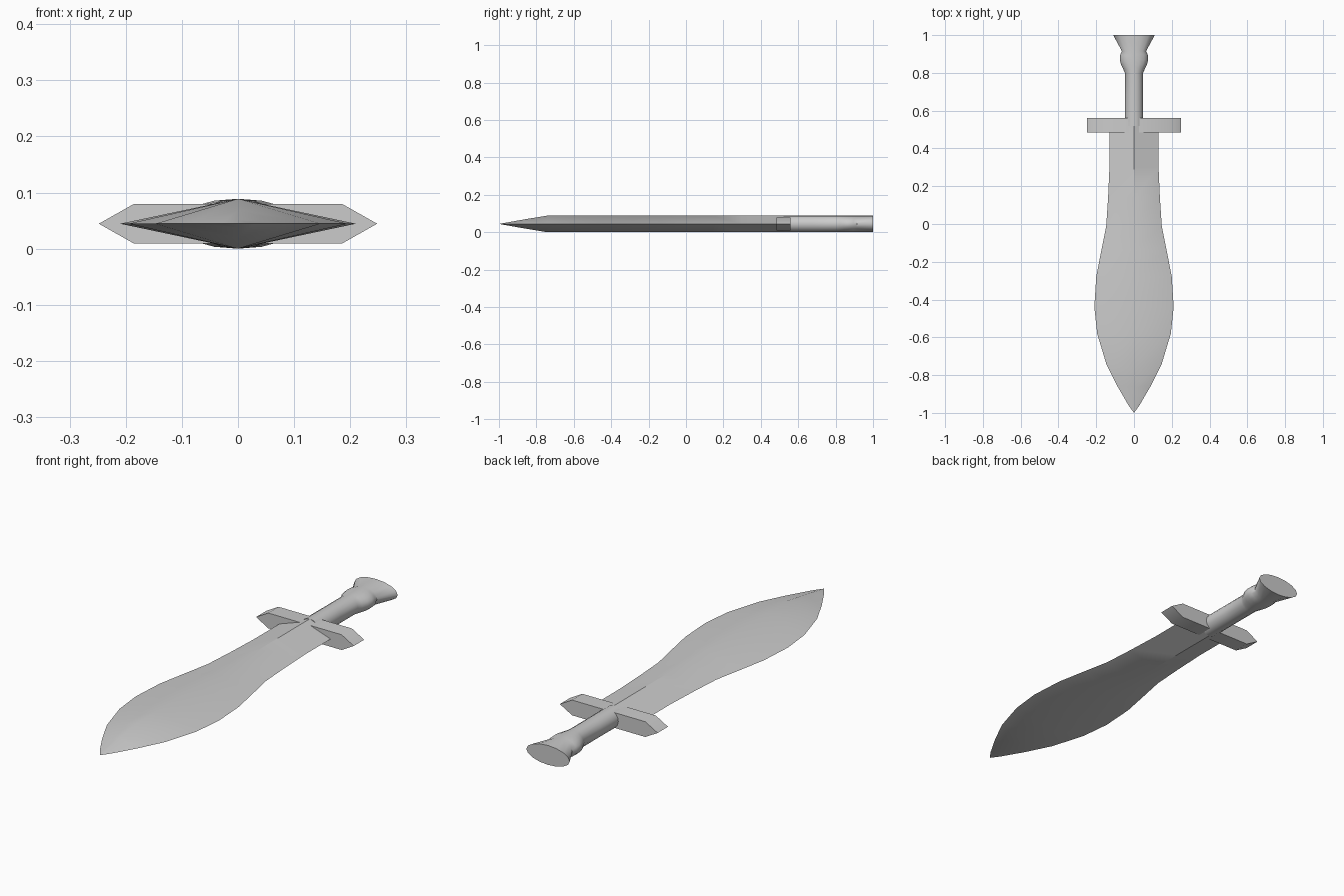
import bpy, bmesh, math

if "Cube" in bpy.data.objects:
    bpy.data.objects.remove(bpy.data.objects["Cube"])

ZC = 0.0445  # mid-plane height
H = 0.0445   # half thickness


def loft(name, section, stations, angle=30):
    """Skin a unit cross-section through stations of (y, half width, half height)."""
    bm = bmesh.new()
    rings = [[bm.verts.new((x * w, y, ZC + z * h)) for x, z in section]
             for y, w, h in stations]
    n = len(section)
    for a, b in zip(rings, rings[1:]):
        for i in range(n):
            j = (i + 1) % n
            bm.faces.new((a[i], a[j], b[j], b[i]))
    bm.faces.new(rings[0])
    bm.faces.new(rings[-1])
    bmesh.ops.remove_doubles(bm, verts=bm.verts, dist=1e-5)
    bmesh.ops.recalc_face_normals(bm, faces=bm.faces)
    mesh = bpy.data.meshes.new(name)
    bm.to_mesh(mesh)
    bm.free()
    ob = bpy.data.objects.new(name, mesh)
    bpy.context.collection.objects.link(ob)
    bpy.ops.object.select_all(action='DESELECT')
    ob.select_set(True)
    bpy.context.view_layer.objects.active = ob
    bpy.ops.object.shade_smooth_by_angle(angle=math.radians(angle))
    return ob


# Leaf-shaped blade: diamond section, ridge tapering to the tip
diamond = [(1, 0), (0, 1), (-1, 0), (0, -1)]
outline = [(0.52, 0.13), (0.30, 0.13), (0.14, 0.137), (-0.01, 0.147),
           (-0.14, 0.173), (-0.28, 0.20), (-0.44, 0.21), (-0.58, 0.195),
           (-0.74, 0.147), (-0.86, 0.087), (-0.96, 0.029), (-1.0, 0.0)]
loft("blade", diamond,
     [(y, w, H * min(1, (y + 1) / 0.25)) for y, w in outline], 35)

# Crossguard: flat bar with pointed ends
hexagon = [(1, 0), (0.75, 1), (-0.75, 1), (-1, 0), (-0.75, -1), (0.75, -1)]
loft("crossguard", hexagon, [(0.485, 0.248, 0.035), (0.56, 0.248, 0.035)])

# Grip with swelling collar and flared pommel
oval = [(math.cos(i * math.tau / 16), math.sin(i * math.tau / 16)) for i in range(16)]
grip = [(0.52, 0.049), (0.68, 0.048), (0.80, 0.048), (0.82, 0.057), (0.845, 0.069),
        (0.87, 0.075), (0.895, 0.073), (0.915, 0.064), (1.0, 0.11)]
loft("grip", oval, [(y, w, H) for y, w in grip], 40)
